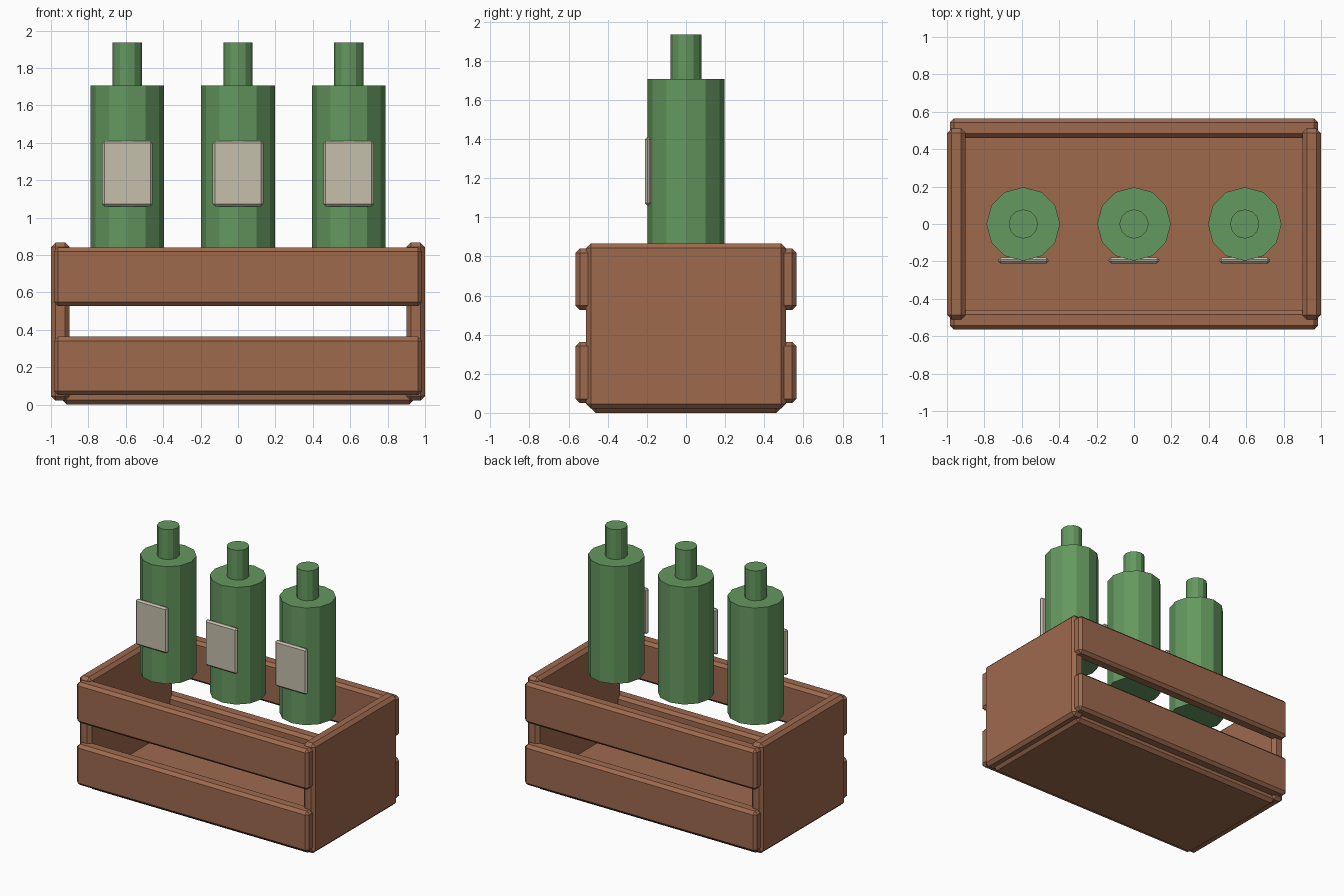
import bpy

if "Cube" in bpy.data.objects:
    bpy.data.objects.remove(bpy.data.objects["Cube"])


def material(name, rgb):
    m = bpy.data.materials.new(name)
    m.diffuse_color = (*rgb, 1)
    m.use_nodes = True
    m.node_tree.nodes["Principled BSDF"].inputs["Base Color"].default_value = m.diffuse_color
    return m


WOOD = material("brown wood", (0.342, 0.144, 0.076))
GLASS = material("green glass", (0.127, 0.314, 0.114))
PAPER = material("cream paper", (0.56, 0.52, 0.41))


def block(name, lo, hi, mat, chamfer):
    """Chamfered box between two corners."""
    bpy.ops.mesh.primitive_cube_add(size=1)
    ob = bpy.context.object
    ob.name = name
    for v in ob.data.vertices:
        v.co = [(a + b) / 2 + c * (b - a) for a, b, c in zip(lo, hi, v.co)]
    bev = ob.modifiers.new("chamfer", 'BEVEL')
    bev.width = chamfer
    bev.segments = 1
    ob.data.materials.append(mat)
    return ob


def cylinder(name, x, radius, z0, z1):
    """Twelve-sided upright cylinder with corners on the axes."""
    bpy.ops.mesh.primitive_cylinder_add(
        vertices=12, radius=radius, depth=z1 - z0, location=(x, 0, (z0 + z1) / 2))
    ob = bpy.context.object
    ob.name = name
    ob.data.materials.append(GLASS)
    return ob


# Crate floor
block("crate_floor", (-0.94, -0.485, 0), (0.94, 0.485, 0.1), WOOD, 0.024)

# Solid end panels
for side, x in (("left", -0.95), ("right", 0.95)):
    block(f"{side}_end_panel", (x - 0.05, -0.51, 0.022), (x + 0.05, 0.51, 0.866), WOOD, 0.024)

# Two slats on the front and the back
for side, y in (("front", -0.513), ("back", 0.513)):
    for level, z in (("lower", 0.05), ("upper", 0.527)):
        block(f"{side}_{level}_slat", (-0.985, y - 0.052, z), (0.985, y + 0.052, z + 0.313),
              WOOD, 0.022)

# Three bottles with necks and labels
for i, x in enumerate((-0.592, 0, 0.592), 1):
    cylinder(f"bottle_{i}_body", x, 0.197, 0.807, 1.706)
    cylinder(f"bottle_{i}_neck", x, 0.078, 1.69, 1.935)
    block(f"bottle_{i}_label", (x - 0.135, -0.21, 1.06), (x + 0.135, -0.178, 1.41), PAPER, 0.012)
